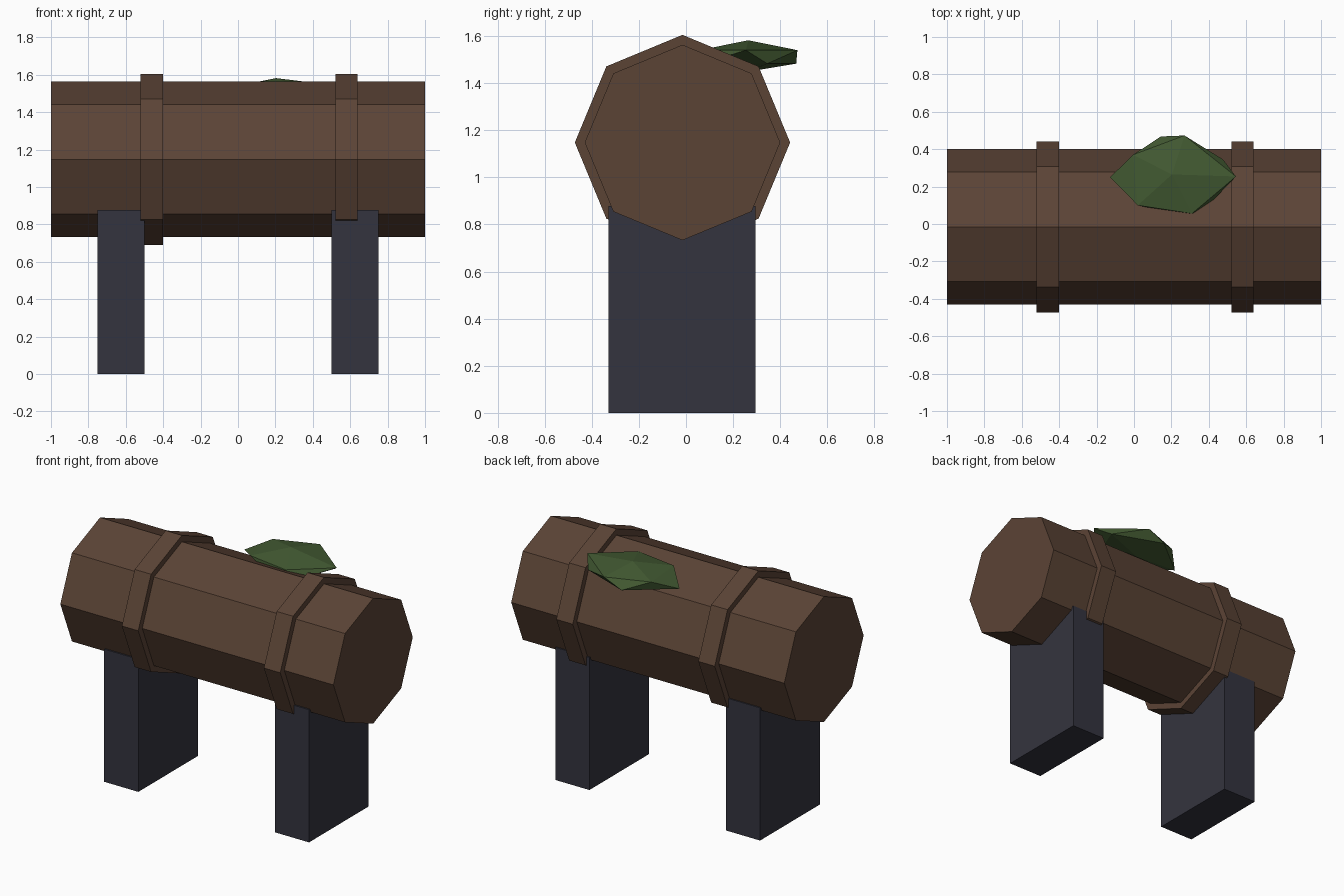
import bpy, bmesh
from math import pi

if "Cube" in bpy.data.objects:
    bpy.data.objects.remove(bpy.data.objects["Cube"], do_unlink=True)

CENTRE_Y, CENTRE_Z = -0.015, 1.148


def material(name, r, g, b):
    m = bpy.data.materials.new(name)
    m.use_nodes = True
    m.diffuse_color = (r, g, b, 1)
    m.node_tree.nodes["Principled BSDF"].inputs["Base Color"].default_value = (r, g, b, 1)
    return m


bark = material("bark brown", 0.105, 0.057, 0.036)
stone = material("dark slate", 0.034, 0.034, 0.049)
green = material("leaf green", 0.055, 0.102, 0.032)


def octagon_bar(name, x0, x1, radius):
    """Eight-sided bar along x with a ridge on top."""
    bpy.ops.mesh.primitive_cylinder_add(
        vertices=8, radius=radius, depth=x1 - x0,
        location=((x0 + x1) / 2, CENTRE_Y, CENTRE_Z), rotation=(0, pi / 2, 0))
    ob = bpy.context.object
    ob.name = name
    ob.data.materials.append(bark)


def box(name, x0, x1, y0, y1, z0, z1):
    bpy.ops.mesh.primitive_cube_add(
        size=1, location=((x0 + x1) / 2, (y0 + y1) / 2, (z0 + z1) / 2))
    ob = bpy.context.object
    ob.name = name
    ob.scale = (x1 - x0, y1 - y0, z1 - z0)
    ob.data.materials.append(stone)


# Log and its two raised bands
octagon_bar("log", -1, 1, 0.415)
octagon_bar("right_band", -0.52, -0.40, 0.457)
octagon_bar("left_band", 0.52, 0.64, 0.457)

# Slab legs
box("right_leg", -0.75, -0.50, -0.328, 0.296, 0, 0.878)
box("left_leg", 0.50, 0.75, -0.328, 0.296, 0, 0.878)

# Faceted leaf clump: two five-point rings and two poles
upper = [(0.27, 0.473), (-0.005, 0.37), (0.02, 0.10), (0.31, 0.056), (0.545, 0.254)]
lower = [(0.144, 0.468), (-0.128, 0.25), (0.16, 0.07), (0.37, 0.072), (0.476, 0.345)]
points = [(x, y, 1.54) for x, y in upper] + [(x, y, 1.483) for x, y in lower]
points += [(0.203, 0.265, 1.582), (0.205, 0.27, 1.45)]
bm = bmesh.new()
for p in points:
    bm.verts.new(p)
bmesh.ops.convex_hull(bm, input=bm.verts)
bmesh.ops.recalc_face_normals(bm, faces=bm.faces)
mesh = bpy.data.meshes.new("leaf_clump")
bm.to_mesh(mesh)
bm.free()
mesh.materials.append(green)
bpy.context.collection.objects.link(bpy.data.objects.new("leaf_clump", mesh))
